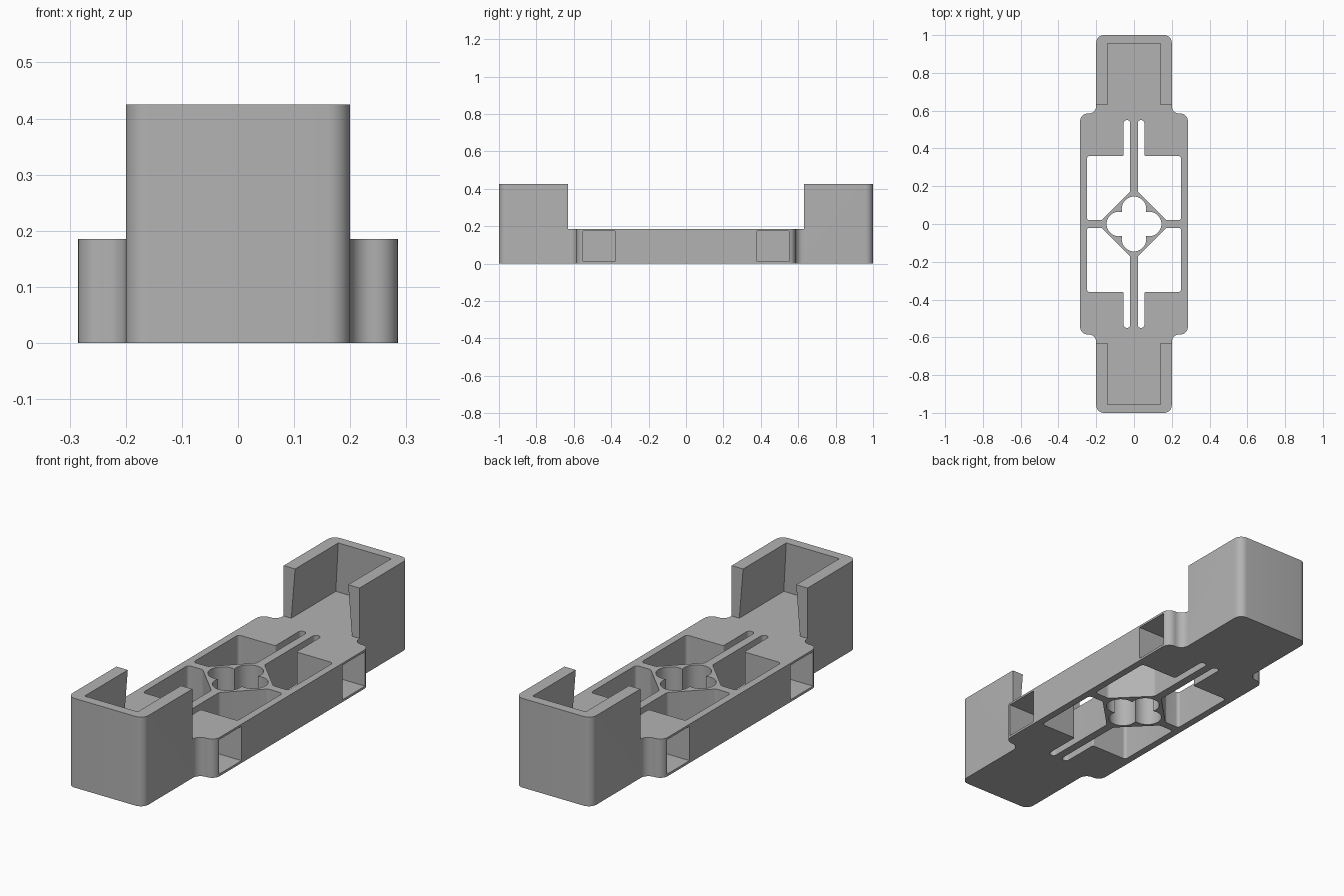
import bpy, bmesh, math
from mathutils import Vector

cube = bpy.data.objects.get("Cube")
if cube:
    bpy.data.objects.remove(cube, do_unlink=True)

DECK, TOP = 0.185, 0.425     # deck height and end wall height
EPS = 0.05                   # cutter overshoot

grey = bpy.data.materials.new("plain_grey")
grey.use_nodes = True
colour = (0.45, 0.45, 0.45, 1)
grey.diffuse_color = colour
grey.node_tree.nodes["Principled BSDF"].inputs["Base Color"].default_value = colour


def rounded(corners, steps=8):
    """Fillet a 2D polygon given as (x, y, radius)."""
    out = []
    n = len(corners)
    for i, (x, y, r) in enumerate(corners):
        p = Vector((x, y))
        if r == 0:
            out.append(p)
            continue
        a = (Vector(corners[i - 1][:2]) - p).normalized()
        b = (Vector(corners[(i + 1) % n][:2]) - p).normalized()
        half = a.angle(b) / 2
        centre = p + (a + b).normalized() * (r / math.sin(half))
        start = p + a * (r / math.tan(half)) - centre
        end = p + b * (r / math.tan(half)) - centre
        sweep = math.pi - 2 * half
        for k in range(steps + 1):
            t = k / steps
            out.append(centre + (start * math.sin((1 - t) * sweep)
                                 + end * math.sin(t * sweep)) / math.sin(sweep))
    return out


def loft(name, low, high, z0, z1):
    """Solid between two matching 2D outlines."""
    bm = bmesh.new()
    a = [bm.verts.new((x, y, z0)) for x, y in low]
    b = [bm.verts.new((x, y, z1)) for x, y in high]
    bm.faces.new(a)
    bm.faces.new(b)
    for i in range(len(a)):
        bm.faces.new((a[i - 1], a[i], b[i], b[i - 1]))
    bmesh.ops.recalc_face_normals(bm, faces=bm.faces[:])
    mesh = bpy.data.meshes.new(name)
    bm.to_mesh(mesh)
    bm.free()
    obj = bpy.data.objects.new(name, mesh)
    bpy.context.collection.objects.link(obj)
    return obj


def rect(x0, x1, y0, y1):
    return [(x0, y0), (x1, y0), (x1, y1), (x0, y1)]


def circle(cx, cy, r, n=40):
    return [(cx + r * math.cos(math.tau * k / n), cy + r * math.sin(math.tau * k / n))
            for k in range(n)]


def cut(body, cutter):
    mod = body.modifiers.new("cut", 'BOOLEAN')
    mod.operation, mod.solver, mod.object = 'DIFFERENCE', 'EXACT', cutter
    bpy.context.view_layer.objects.active = body
    bpy.ops.object.modifier_apply(modifier=mod.name)
    bpy.data.objects.remove(cutter, do_unlink=True)


# Body outline: wide middle, narrower rounded ends
quarter = [(0.285, 0.585, 0.04), (0.2, 0.585, 0.04), (0.2, 1.0, 0.04)]
right = [(x, -y, r) for x, y, r in reversed(quarter)] + quarter
outline = rounded(right + [(-x, -y, r) for x, y, r in right])
body = loft("bracket_body", outline, outline, 0, TOP)

# Lower the middle deck between the two end trays
gap = rect(-0.5, 0.5, -0.63, 0.63)
cut(body, loft("deck_gap", gap, gap, DECK, TOP + EPS))

# Undercut trays inside the end walls
for s in (-1, 1):
    grow = 0.02 * EPS / (TOP - DECK)
    low = rect(-0.16, 0.16, *sorted((s * 0.6, s * 0.965)))
    w = 0.14 - grow
    high = rect(-w, w, *sorted((s * 0.6, s * (0.955 - grow / 2))))
    cut(body, loft("tray", low, high, DECK, TOP + EPS))

# Four lightening windows, each running into a long narrow slot
window = [(0.02, 0.172, 0.02), (0.172, 0.02, 0.02), (0.25, 0.02, 0.015),
          (0.25, 0.36, 0.015), (0.055, 0.36, 0.008), (0.055, 0.55, 0.0172),
          (0.02, 0.55, 0.0172)]
for sx in (-1, 1):
    for sy in (-1, 1):
        hole = [(sx * x, sy * y) for x, y in rounded(window)]
        cut(body, loft("window", hole, hole, -EPS, DECK + EPS))
        # Rectangular side pocket
        pocket = rect(*sorted((sx * 0.08, sx * 0.35)), *sorted((sy * 0.38, sy * 0.55)))
        cut(body, loft("side_pocket", pocket, pocket, 0.011, 0.175))

# Four-lobed centre hole
lobes = [(0.08, 0, 0.065), (0, 0.08, 0.065), (-0.08, 0, 0.065), (0, -0.08, 0.065),
         (0, 0, 0.04)]
for lobe in lobes:
    ring = circle(*lobe)
    cut(body, loft("lobe", ring, ring, -EPS, DECK + EPS))

body.data.materials.clear()
body.data.materials.append(grey)
for face in body.data.polygons:
    face.material_index = 0
bpy.ops.object.select_all(action='DESELECT')
body.select_set(True)
bpy.context.view_layer.objects.active = body
bpy.ops.object.shade_smooth_by_angle(angle=math.radians(30))
